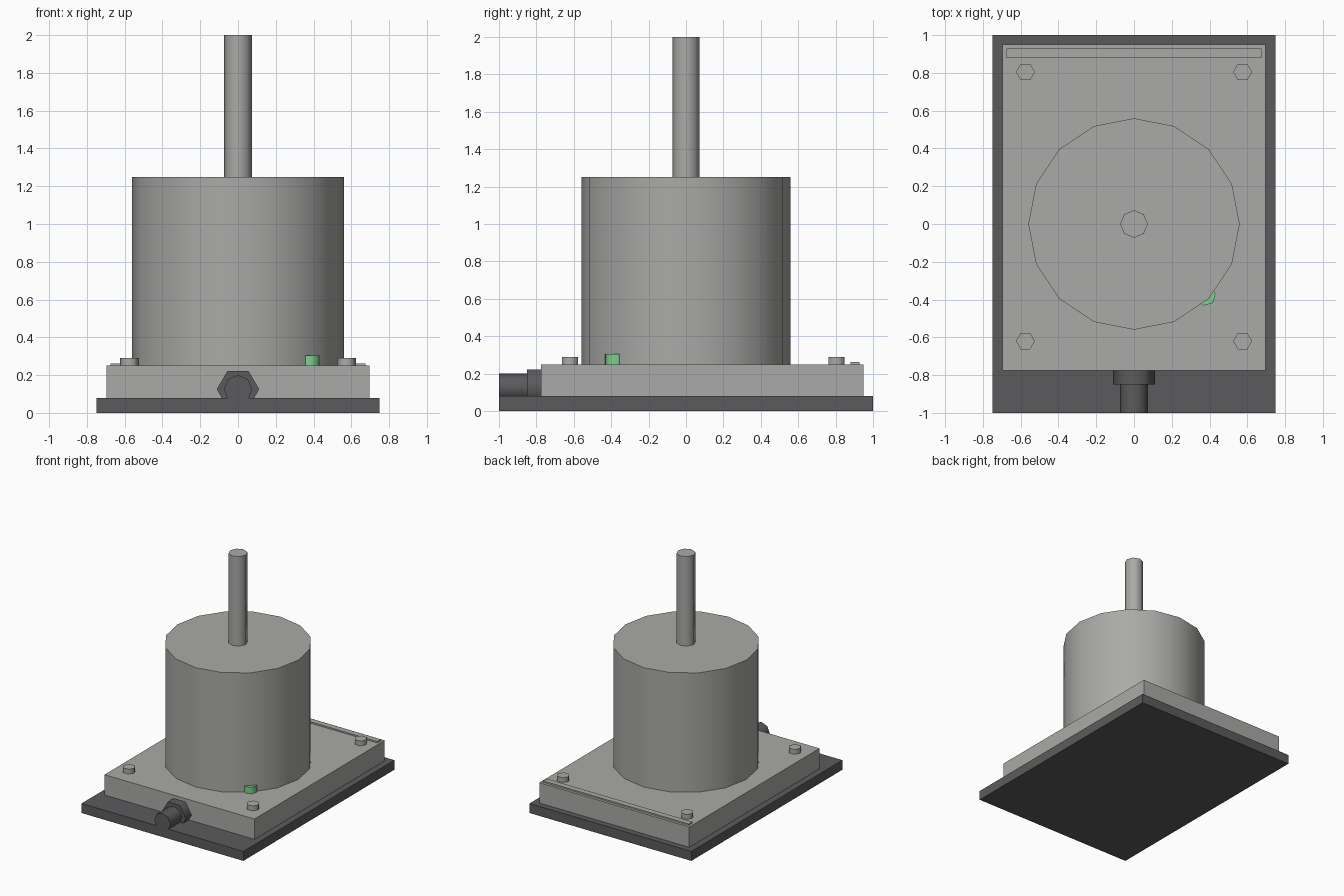
import bpy
import math

if "Cube" in bpy.data.objects:
    bpy.data.objects.remove(bpy.data.objects["Cube"])


def material(name, color):
    m = bpy.data.materials.new(name)
    m.diffuse_color = (*color, 1)
    m.use_nodes = True
    m.node_tree.nodes["Principled BSDF"].inputs["Base Color"].default_value = m.diffuse_color
    return m


GREY = material("light_grey", (0.40, 0.40, 0.385))
DARK = material("dark_grey", (0.105, 0.105, 0.11))
GREEN = material("green", (0.22, 0.62, 0.27))


def box(name, mat, x, y, z):
    """Box from (min, max) ranges."""
    center = [(a + b) / 2 for a, b in (x, y, z)]
    bpy.ops.mesh.primitive_cube_add(size=1, location=center)
    ob = bpy.context.object
    ob.name = name
    ob.scale = [b - a for a, b in (x, y, z)]
    bpy.ops.object.transform_apply(location=False, rotation=False, scale=True)
    ob.data.materials.append(mat)


def prism(name, mat, sides, radius, depth, center, rotation=(0, 0, 0)):
    """Smooth-sided low-poly cylinder with sharp caps."""
    bpy.ops.mesh.primitive_cylinder_add(vertices=sides, radius=radius, depth=depth,
                                        location=center, rotation=rotation)
    ob = bpy.context.object
    ob.name = name
    ob.data.materials.append(mat)
    bpy.ops.object.shade_smooth_by_angle(angle=math.radians(65))


# Base plate and housing
box("base_plate", DARK, (-0.75, 0.75), (-1, 1), (0, 0.08))
box("housing", GREY, (-0.695, 0.695), (-0.775, 0.95), (0.08, 0.25))
box("rear_strip", GREY, (-0.675, 0.675), (0.88, 0.928), (0.25, 0.262))

# Drum and shaft
prism("drum", GREY, 16, 0.56, 1.0, (0, 0, 0.75))
prism("shaft", GREY, 8, 0.073, 0.75, (0, 0, 1.625))

# Corner bolts with a vertex pointing along x
for x in (-0.575, 0.575):
    for y in (-0.62, 0.805):
        prism("bolt", GREY, 6, 0.05, 0.04, (x, y, 0.27), (0, 0, math.pi / 2))

# Indicator lamp half sunk into the drum
prism("indicator_lamp", GREEN, 6, 0.054, 0.055, (0.38, -0.38, 0.2775),
      (0, 0, math.radians(-135)))

# Cable gland nut and cable at the front
prism("gland_nut", DARK, 6, 0.112, 0.075, (0, -0.8125, 0.125),
      (math.pi / 2, math.pi / 2, 0))
prism("cable", DARK, 8, 0.075, 0.15, (0, -0.925, 0.125), (math.pi / 2, 0, 0))
